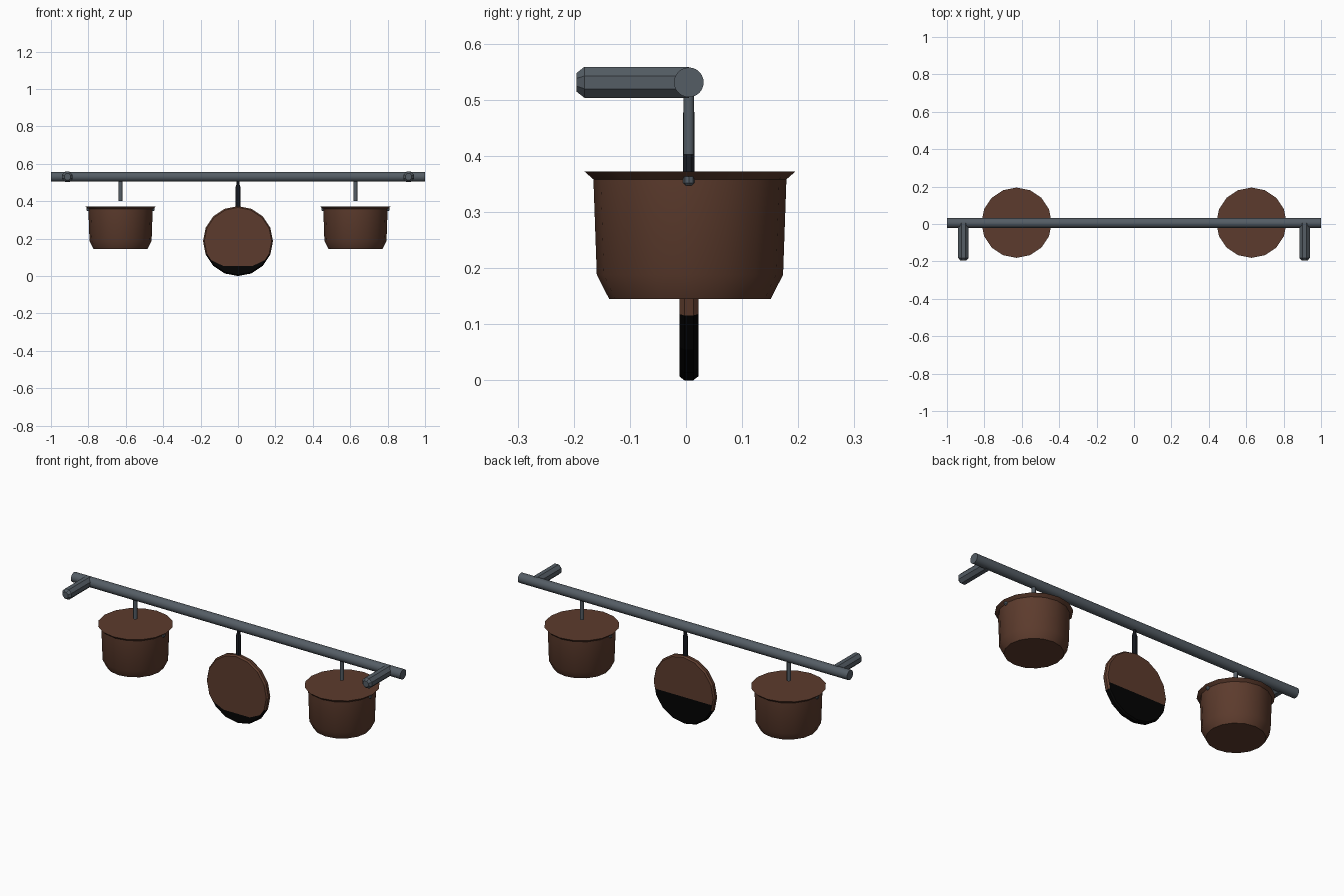
import bpy, bmesh, math
from mathutils import Matrix, Vector

cube = bpy.data.objects.get("Cube")
if cube:
    bpy.data.objects.remove(cube, do_unlink=True)


def material(name, rgb, rough=0.6):
    m = bpy.data.materials.new(name)
    m.use_nodes = True
    m.diffuse_color = (*rgb, 1)
    bsdf = m.node_tree.nodes["Principled BSDF"]
    bsdf.inputs["Base Color"].default_value = (*rgb, 1)
    bsdf.inputs["Roughness"].default_value = rough
    return m


STEEL = material("grey steel", (0.09, 0.11, 0.13))
COPPER = material("brown copper", (0.108, 0.044, 0.026))
BLACK = material("soot black", (0.001, 0.001, 0.001))
DARK = material("dark handle", (0.012, 0.014, 0.02))
Y0 = 0.005
AXES = {"X": Matrix.Rotation(math.pi / 2, 4, "Y"),
        "Y": Matrix.Rotation(math.pi / 2, 4, "X"),   # local z runs to -y
        "Z": Matrix.Identity(4)}


def finish(name, bm, mats, smooth=None):
    bmesh.ops.recalc_face_normals(bm, faces=bm.faces)
    mesh = bpy.data.meshes.new(name)
    bm.to_mesh(mesh)
    bm.free()
    for m in mats:
        mesh.materials.append(m)
    ob = bpy.data.objects.new(name, mesh)
    bpy.context.collection.objects.link(ob)
    if smooth:
        bpy.ops.object.select_all(action="DESELECT")
        ob.select_set(True)
        bpy.context.view_layer.objects.active = ob
        bpy.ops.object.shade_smooth_by_angle(angle=math.radians(smooth))
    return ob


def lathe(profile, sides, axis="Z", at=(0, 0, 0), turn=0.0):
    """Closed solid from (height, radius) rings along an axis."""
    bm = bmesh.new()
    rings = []
    for h, r in profile:
        angles = [turn + math.tau * i / sides for i in range(sides)]
        rings.append([bm.verts.new((r * math.cos(a), r * math.sin(a), h)) for a in angles])
    for low, high in zip(rings, rings[1:]):
        for i in range(sides):
            j = (i + 1) % sides
            bm.faces.new((low[i], low[j], high[j], high[i]))
    bm.faces.new(rings[0])
    bm.faces.new(rings[-1])
    bm.transform(Matrix.Translation(at) @ AXES[axis])
    return bm


# Long hanging bar
finish("hanging_bar", lathe([(-1, 0.0265), (1, 0.0265)], 24, "X", (0, Y0, 0.531)), [STEEL], 40)

for side, label in ((1, "left"), (-1, "right")):
    # Wall arm with a chamfered tip
    finish(label + "_wall_arm",
           lathe([(0, 0.03), (0.186, 0.03), (0.2, 0.018)], 8, "Y",
                 (side * 0.912, Y0, 0.531), math.pi / 8), [STEEL], 30)
    # Hook rod
    x = side * 0.628
    finish(label + "_hook_rod", lathe([(0.402, 0.0105), (0.52, 0.0105)], 8, "Z",
                                      (x, Y0, 0), math.pi / 8), [STEEL], 50)
    # Pot with flared rim and chamfered base
    finish(label + "_pot",
           lathe([(0.145, 0.144), (0.188, 0.166), (0.358, 0.172), (0.372, 0.188)],
                 16, "Z", (x, Y0 + 0.002, 0)), [COPPER], 35)
    # Small rivets tucked under the rim
    for s, end in ((1, "outer"), (-1, "inner")):
        finish(f"{label}_pot_{end}_rivet",
               lathe([(-0.008, 0.005), (-0.003, 0.01), (0.008, 0.01)], 8, "Z",
                     (x + side * s * 0.171, Y0, 0.355)), [STEEL])

# Flat pan hanging edge-on, blackened along its lower edge
PAN_Z = 0.187
bm = lathe([(-0.017, 0.18), (-0.008, 0.187), (0.008, 0.187), (0.017, 0.18)],
           16, "Y", (0, Y0, PAN_Z))


def split_face(direction, co, normal):
    faces = [f for f in bm.faces if f.normal.y * direction > 0.95]
    geom = set(faces)
    for f in faces:
        geom.update(f.edges)
        geom.update(f.verts)
    bmesh.ops.bisect_plane(bm, geom=list(geom), plane_co=co, plane_no=normal)


bmesh.ops.recalc_face_normals(bm, faces=bm.faces)
SLOPE, EDGE_X, FRONT_Z, BACK_Z = 0.47, 0.08, 0.055, 0.15
split_face(1, (0, 0, BACK_Z), (0, 0, 1))
split_face(-1, (0, 0, FRONT_Z), (0, 0, 1))
for s in (1, -1):
    split_face(-1, (s * EDGE_X, 0, FRONT_Z), Vector((-s * SLOPE, 0, 1)).normalized())
bm.normal_update()
for f in bm.faces:
    c = f.calc_center_median()
    if f.normal.y > 0.95:
        limit = BACK_Z
    elif f.normal.y < -0.95:
        limit = FRONT_Z + max(0, SLOPE * (abs(c.x) - EDGE_X))
    else:
        limit = 0.116
    f.material_index = int(c.z < limit)
finish("hanging_pan", bm, [COPPER, BLACK])

# Pan handle, tapering up to the bar
bm = lathe([(0.36, 0.013), (0.385, 0.014), (0.475, 0.014), (0.492, 0.009), (0.515, 0.009)],
           8, "Z", (0, 0, 0), math.pi / 8)
bm.transform(Matrix.Translation((0, Y0, 0)) @ Matrix.Diagonal((1, 0.8, 1, 1)))
finish("pan_handle", bm, [DARK], 30)
